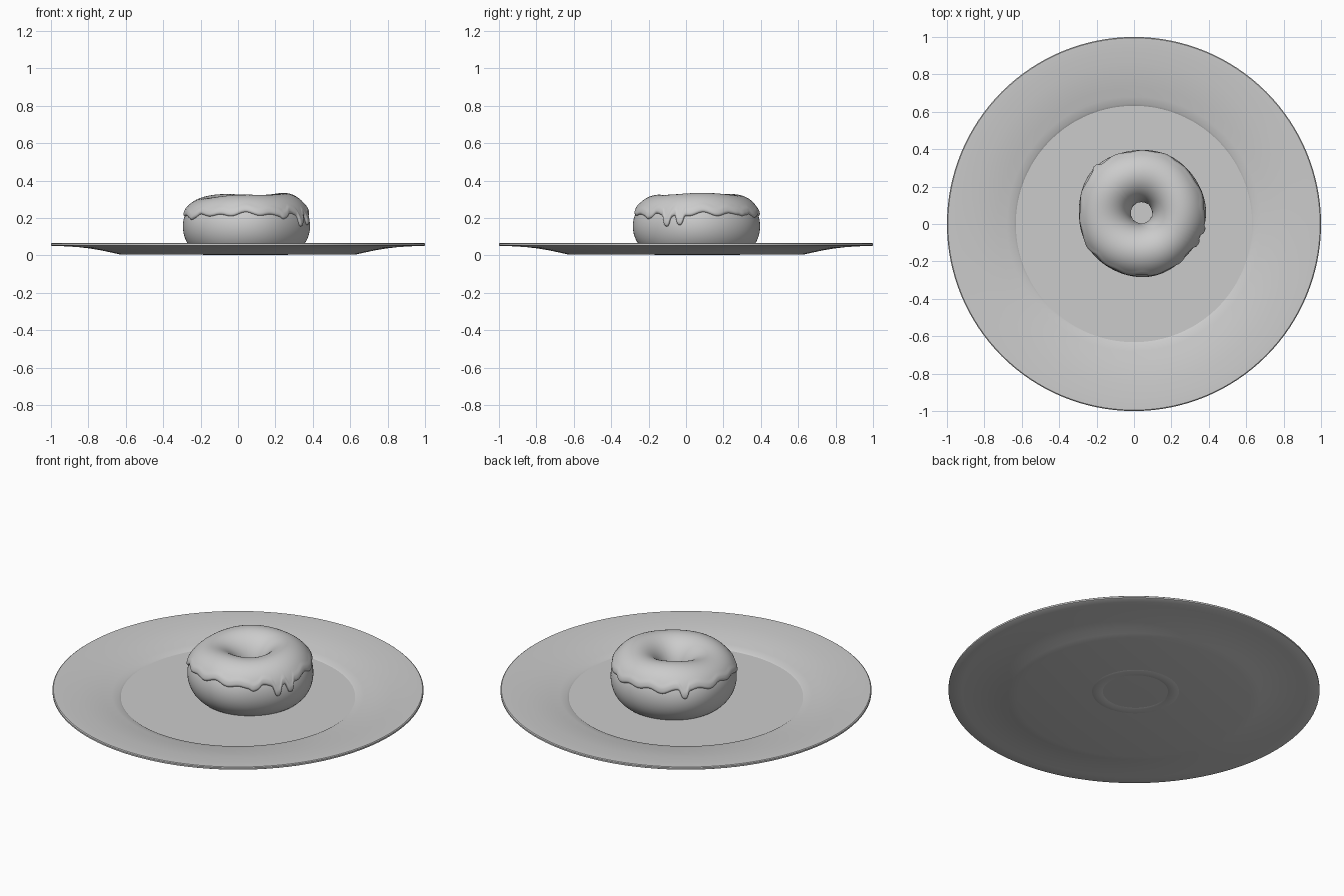
import bpy
from math import sin, cos, pi, radians, exp, sqrt, tau

if "Cube" in bpy.data.objects:
    bpy.data.objects.remove(bpy.data.objects["Cube"])

CX, CY = 0.04, 0.06            # doughnut position on the plate
R, A, B, ZC = 0.205, 0.135, 0.155, 0.156


def lathe_mesh(name, rings, close, smooth_angle):
    """Mesh from rings of points (each ring goes once round); close joins last ring to first."""
    n = len(rings[0])
    verts = [p for ring in rings for p in ring]
    m = len(rings)
    faces = []
    for j in range(m if close else m - 1):
        k = (j + 1) % m
        for i in range(n):
            i2 = (i + 1) % n
            faces.append((j * n + i, j * n + i2, k * n + i2, k * n + i))
    if not close:
        faces.append(tuple(reversed(range(n))))
        faces.append(tuple((m - 1) * n + i for i in range(n)))
    mesh = bpy.data.meshes.new(name)
    mesh.from_pydata(verts, [], faces)
    ob = bpy.data.objects.new(name, mesh)
    bpy.context.collection.objects.link(ob)
    bpy.context.view_layer.objects.active = ob
    ob.select_set(True)
    bpy.ops.object.mode_set(mode='EDIT')
    bpy.ops.mesh.select_all(action='SELECT')
    bpy.ops.mesh.normals_make_consistent(inside=False)
    bpy.ops.object.mode_set(mode='OBJECT')
    bpy.ops.object.shade_smooth_by_angle(angle=radians(smooth_angle))
    ob.select_set(False)
    return ob


def ring(r, z, n=128):
    return [(r * cos(tau * i / n), r * sin(tau * i / n), z) for i in range(n)]


# plate: flat well, small step, then a gently curved rim
plate_profile = [(0.05, 0.005), (0.63, 0.005), (0.68, 0.016), (0.73, 0.027), (0.79, 0.037),
                 (0.86, 0.045), (0.93, 0.049), (0.995, 0.051), (1.0, 0.054), (1.0, 0.063),
                 (0.995, 0.067), (0.97, 0.067), (0.93, 0.065), (0.86, 0.061), (0.79, 0.053),
                 (0.73, 0.043), (0.68, 0.033), (0.642, 0.026), (0.632, 0.020), (0.05, 0.020)]
lathe_mesh("plate", [ring(r, z) for r, z in plate_profile], False, 30)


def dough_point(t, phi, off=0.0):
    """Point on the lumpy ring; t goes round the hole, phi round the tube (0 = outside, pi/2 = top)."""
    c, s = cos(phi), sin(phi)
    lump = 0.004 * sin(3 * t + 0.7) + 0.003 * sin(5 * t + 2.0)
    r = R + (A + off + lump * max(c, 0)) * c
    top = 0.009 * cos(t - 0.3) + 0.005 * cos(3 * t - 0.6) - 0.003 * sin(2 * t + 0.5)
    z = ZC + (B + off) * s + top * max(s, 0) ** 1.5
    return (CX + r * cos(t), CY + r * sin(t), max(z, 0.0))


# dough
N, M = 96, 48
lathe_mesh("dough", [[dough_point(tau * i / N, tau * j / M) for i in range(N)]
                     for j in range(M)], True, 60)


# icing: angle (degrees), depth and width (degrees) of each drip
DRIPS = [(-29, 0.048, 3.6), (-16, 0.052, 3.6), (135, 0.040, 3.6), (-50, 0.016, 5),
         (50, 0.012, 6), (215, 0.012, 6)]


def outer_edge(t):
    """Tube angle where the icing ends on the outside."""
    z = 0.216 + 0.007 * sin(15 * t) + 0.005 * sin(8 * t + 1.3) + 0.004 * sin(3 * t)
    for deg, depth, width in DRIPS:
        d = (t - radians(deg) + pi) % tau - pi
        z -= depth * exp(-(d / radians(width)) ** 4)
    x = (z - ZC) / B
    return x + x ** 3 / 6


def icing_column(t, steps=40):
    a = outer_edge(t)
    b = pi + 0.15 + 0.12 * sin(6 * t) + 0.08 * sin(11 * t + 1)
    col = []
    for j in range(steps + 1):
        u = j / steps
        u = 0.5 - 0.5 * cos(pi * u)          # finer near both edges
        phi = a + (b - a) * u
        d = min(phi - a, b - phi) * A / 0.013
        off = 0.012 if d >= 1 else 0.012 * sqrt(max(0, 1 - (1 - d) ** 2))
        if 1 < d < 3:                        # slight swelling along the lip
            off += 0.002 * sin(pi * (d - 1) / 2)
        col.append(dough_point(t, phi, off))
    for j in range(12, -1, -1):              # underside hidden in the dough
        phi = a + (b - a) * j / 12
        col.append(dough_point(t, phi, -0.006))
    return col


NI = 300
columns = [icing_column(tau * i / NI) for i in range(NI)]
lathe_mesh("icing", [list(r) for r in zip(*columns)], True, 60)
